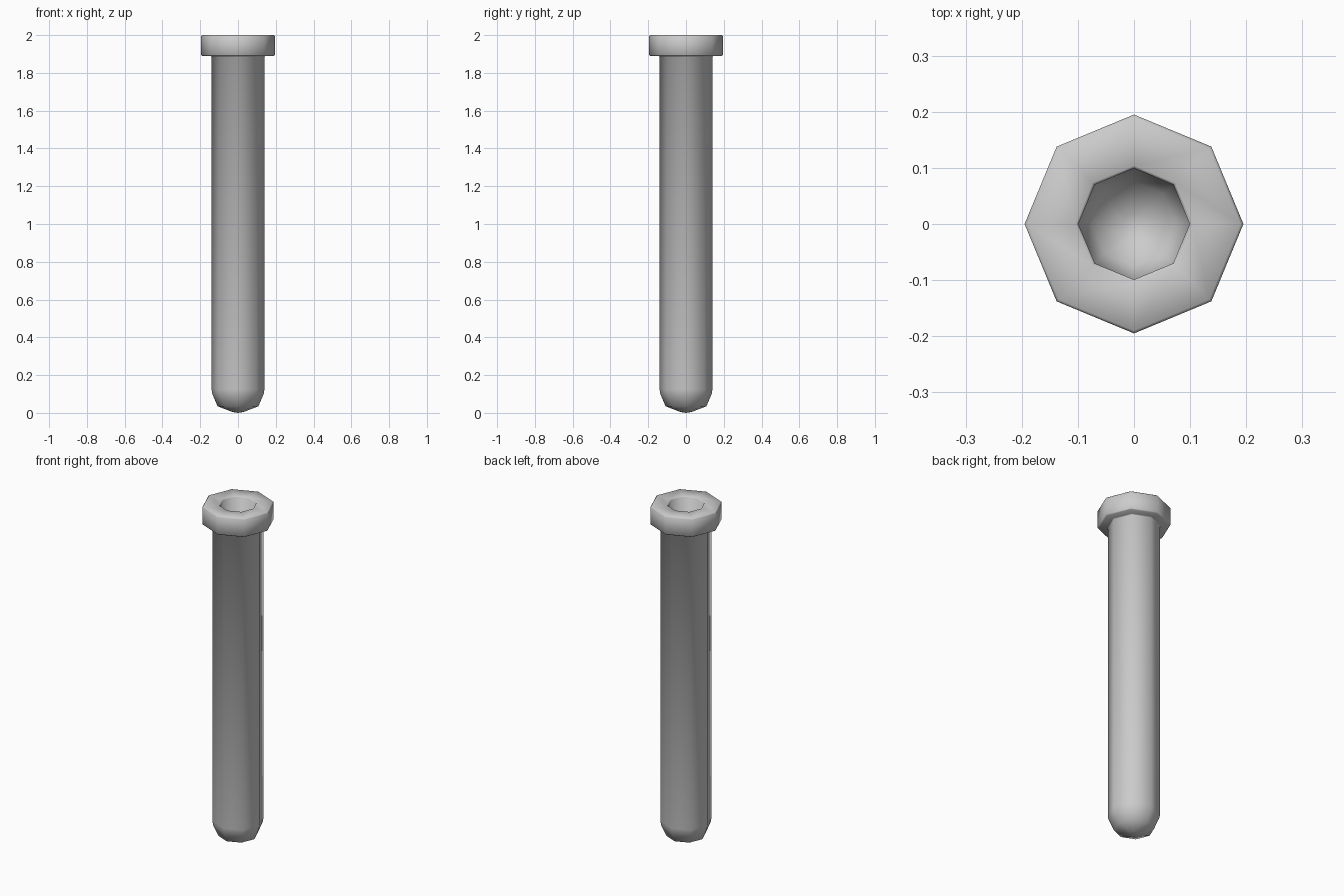
import bpy, bmesh, math

if "Cube" in bpy.data.objects:
    bpy.data.objects.remove(bpy.data.objects["Cube"])

SIDES = 8

def lathe(name, profile):
    """Revolve an (r, z) profile around z; r = 0 makes a pole."""
    bm = bmesh.new()
    rings = []
    for r, z in profile:
        if r == 0:
            rings.append([bm.verts.new((0, 0, z))] * SIDES)
        else:
            rings.append([bm.verts.new((r * math.cos(2 * math.pi * i / SIDES),
                                        r * math.sin(2 * math.pi * i / SIDES), z))
                          for i in range(SIDES)])
    for a, b in zip(rings, rings[1:]):
        for i in range(SIDES):
            j = (i + 1) % SIDES
            bm.faces.new(list(dict.fromkeys((a[i], a[j], b[j], b[i]))))
    bmesh.ops.recalc_face_normals(bm, faces=bm.faces)
    for f in bm.faces:
        f.smooth = True
    mesh = bpy.data.meshes.new(name)
    bm.to_mesh(mesh)
    bm.free()
    obj = bpy.data.objects.new(name, mesh)
    bpy.context.collection.objects.link(obj)
    return obj

# Rounded outer bottom and straight outer wall
outer = [(0, 0), (0.03, 0.005), (0.108, 0.035), (0.136, 0.10), (0.14, 0.125), (0.14, 1.885)]
# Lip with slightly softened edges
lip = [(0.145, 1.89), (0.19, 1.89), (0.195, 1.895), (0.195, 1.995), (0.19, 2.0), (0.104, 2.0)]
# Hollow bore down to a rounded inner bottom
bore = [(0.099, 1.995), (0.099, 0.14), (0.075, 0.07), (0.02, 0.042), (0, 0.04)]

lathe("test_tube", outer + lip + bore)
